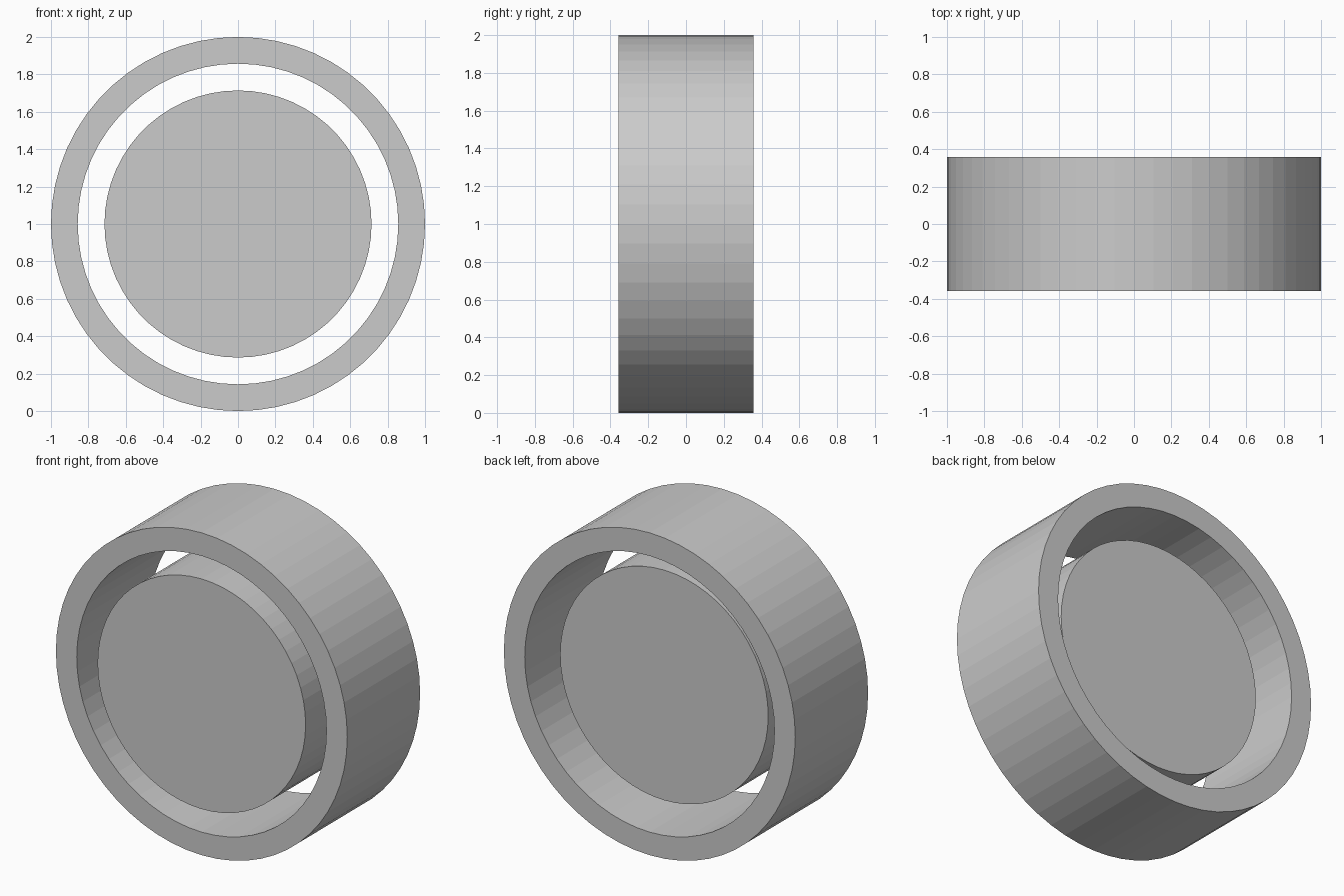
import bpy, bmesh
from math import sin, cos, tau

if "Cube" in bpy.data.objects:
    bpy.data.objects.remove(bpy.data.objects["Cube"])

SEGMENTS = 60
CENTRE_Z = 1.0


def spin_profile(name, profile, closed):
    """Revolve (radius, y) points around the y axis; an open profile gets end caps."""
    bm = bmesh.new()
    loops = []
    for r, y in profile:
        loops.append([bm.verts.new((r * cos(tau * i / SEGMENTS), y,
                                    CENTRE_Z + r * sin(tau * i / SEGMENTS)))
                      for i in range(SEGMENTS)])
    pairs = list(zip(loops, loops[1:]))
    if closed:
        pairs.append((loops[-1], loops[0]))
    else:
        bm.faces.new(loops[0])
        bm.faces.new(loops[-1])
    for a, b in pairs:
        for i in range(SEGMENTS):
            j = (i + 1) % SEGMENTS
            bm.faces.new((a[i], a[j], b[j], b[i]))
    bmesh.ops.recalc_face_normals(bm, faces=bm.faces[:])
    mesh = bpy.data.meshes.new(name)
    bm.to_mesh(mesh)
    bm.free()
    obj = bpy.data.objects.new(name, mesh)
    bpy.context.collection.objects.link(obj)
    return obj


FRONT, BACK = -0.357, 0.357

# Outer ring
spin_profile("outer_ring",
             [(1.0, FRONT), (1.0, BACK), (0.857, BACK), (0.857, FRONT)], True)

# Inner disc: flush at the front, recessed at the back
spin_profile("inner_disc", [(0.714, FRONT), (0.714, BACK - 0.143)], False)
